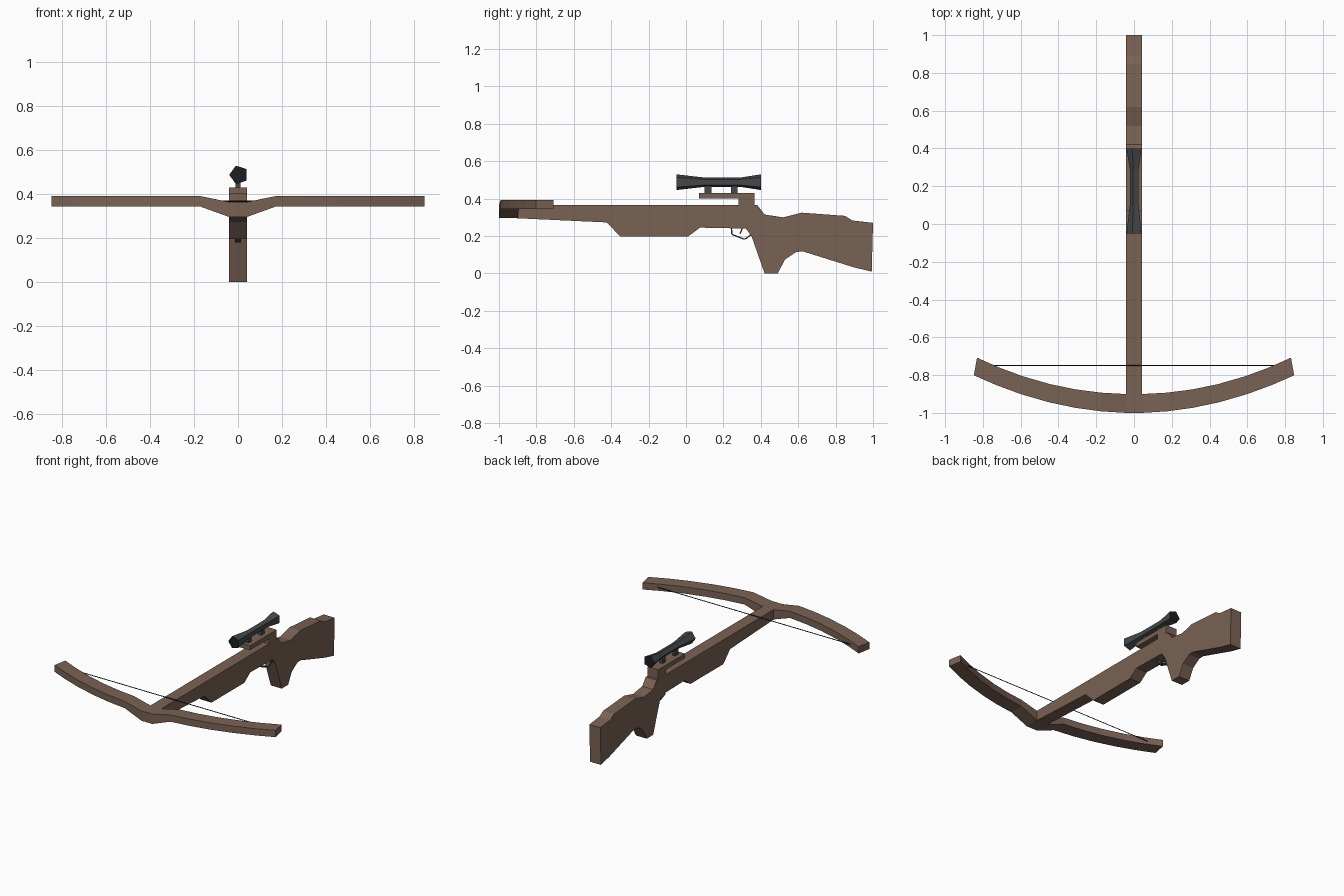
import bpy, bmesh, math
from mathutils import Vector

if "Cube" in bpy.data.objects:
    bpy.data.objects.remove(bpy.data.objects["Cube"])


def material(name, rgb):
    m = bpy.data.materials.new(name)
    m.diffuse_color = (*rgb, 1)
    m.use_nodes = True
    m.node_tree.nodes["Principled BSDF"].inputs["Base Color"].default_value = m.diffuse_color
    return m


WOOD = material("brown wood", (0.195, 0.122, 0.09))
METAL = material("dark grey metal", (0.06, 0.064, 0.068))
BLACK = material("black", (0.012, 0.013, 0.015))


def finish(name, bm, *mats):
    bmesh.ops.recalc_face_normals(bm, faces=bm.faces)
    me = bpy.data.meshes.new(name)
    bm.to_mesh(me)
    bm.free()
    for m in mats:
        me.materials.append(m)
    ob = bpy.data.objects.new(name, me)
    bpy.context.collection.objects.link(ob)
    return ob


def extrude_profile(name, pts, half, mat):
    """Side profile of (y, z) points, extruded across x."""
    bm = bmesh.new()
    f = bm.faces.new([bm.verts.new((-half, y, z)) for y, z in pts])
    ext = bmesh.ops.extrude_face_region(bm, geom=[f], use_keep_orig=True)
    verts = [v for v in ext["geom"] if isinstance(v, bmesh.types.BMVert)]
    bmesh.ops.translate(bm, verts=verts, vec=(2 * half, 0, 0))
    return finish(name, bm, mat)


def loft(name, rings, *mats):
    """Skin a list of rings and close both ends."""
    bm = bmesh.new()
    rows = [[bm.verts.new(p) for p in r] for r in rings]
    n = len(rows[0])
    for a, b in zip(rows, rows[1:]):
        for i in range(n):
            j = (i + 1) % n
            bm.faces.new((a[i], a[j], b[j], b[i]))
    for row in (rows[0], rows[-1]):
        f = bm.faces.new(row)
        f.material_index = len(mats) - 1
    return finish(name, bm, *mats)


def box(name, y0, y1, z0, z1, half, mat):
    return extrude_profile(name, [(y0, z0), (y1, z0), (y1, z1), (y0, z1)], half, mat)


# Stock with fore-end, pistol grip, shoulder butt and raised sight block
stock = [(-0.92, 0.365), (0.28, 0.365), (0.28, 0.43), (0.365, 0.43), (0.365, 0.365),
         (0.382, 0.365), (0.42, 0.315), (0.52, 0.30), (0.62, 0.325), (0.85, 0.308),
         (0.89, 0.283), (1.0, 0.271), (0.993, 0.01), (0.90, 0.032), (0.625, 0.118),
         (0.59, 0.115), (0.53, 0.075), (0.49, 0), (0.42, 0), (0.35, 0.20),
         (0.32, 0.24), (0.075, 0.245), (0.01, 0.197), (-0.35, 0.197),
         (-0.425, 0.273), (-0.92, 0.296)]
extrude_profile("stock", stock, 0.042, WOOD)
box("sight_rail", 0.07, 0.29, 0.40, 0.43, 0.042, WOOD)

# Curved bow: low in the middle, rising to level limbs
half_bow = [0.042, 0.175, 0.31, 0.45, 0.60, 0.73, 0.848]
rings = []
for x in [-v for v in reversed(half_bow)] + half_bow:
    a = abs(x)
    y = -1 + 0.2 * (a / 0.85) ** 2 if a > 0.05 else -1
    z0, z1 = (0.297, 0.365) if a < 0.1 else (0.345, 0.392)
    xi = x * (1 - 0.02 * a / 0.85)
    yi = y + 0.10 - 0.008 * a
    rings.append([(x, y, z0), (xi, yi, z0), (xi, yi, z1), (x, y, z1)])
loft("bow", rings, WOOD)

# Bowstring
loft("bowstring", [[(x, -0.75 + 0.003 * math.cos(t * math.pi / 2),
                     0.368 + 0.003 * math.sin(t * math.pi / 2)) for t in range(4)]
                   for x in (-0.745, 0.745)], BLACK)

# Five-sided telescopic sight with flared dark ends
scope = [(-0.05, 0.044), (0.10, 0.026), (0.29, 0.026), (0.40, 0.044)]
loft("scope", [[(0.004 + r * math.cos(math.pi + k * math.tau / 5), y,
                 0.488 + r * math.sin(math.pi + k * math.tau / 5)) for k in range(5)]
               for y, r in scope], METAL, BLACK)
for i, y in enumerate((0.10, 0.24)):
    box(f"scope_mount_{i + 1}", y, y + 0.035, 0.425, 0.48, 0.011, METAL)


def strip(name, path, thick, half, mat):
    """Bent flat strip following a (y, z) path."""
    out, back = [], []
    for i, p in enumerate(path):
        a, b = Vector(path[max(i - 1, 0)]), Vector(path[min(i + 1, len(path) - 1)])
        d = (b - a).normalized()
        n = Vector((-d.y, d.x)) * thick / 2
        out.append(tuple(Vector(p) + n))
        back.append(tuple(Vector(p) - n))
    return extrude_profile(name, out + back[::-1], half, mat)


# Trigger guard and trigger
strip("trigger_guard", [(0.243, 0.247), (0.245, 0.211), (0.255, 0.205), (0.31, 0.184),
                        (0.322, 0.187), (0.352, 0.212)], 0.007, 0.013, METAL)
strip("trigger", [(0.302, 0.246), (0.296, 0.228), (0.288, 0.213)], 0.007, 0.006, METAL)
